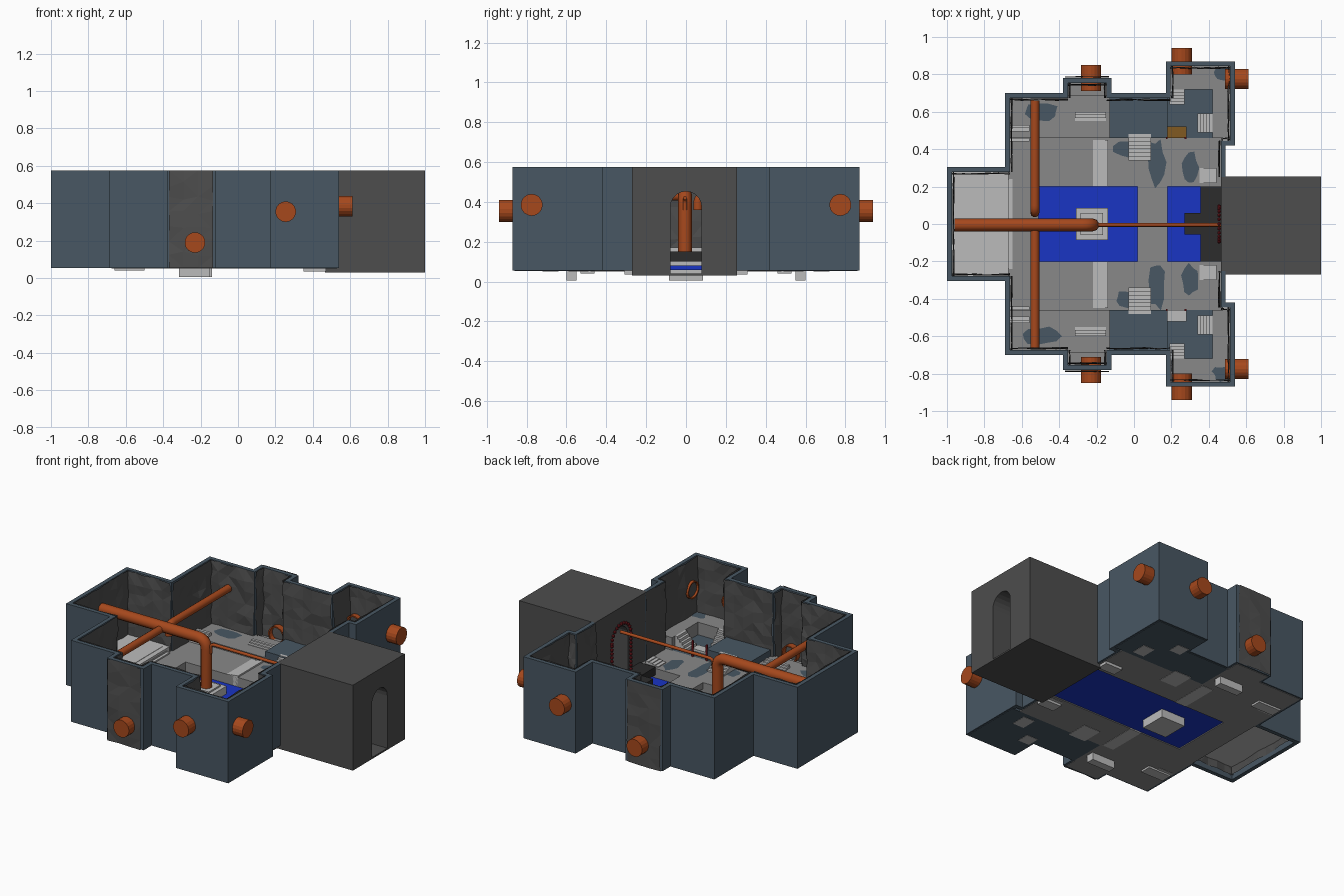
import bpy, bmesh, math, random
from mathutils import Vector, Matrix

if "Cube" in bpy.data.objects:
    bpy.data.objects.remove(bpy.data.objects["Cube"])

random.seed(4)

def mat(name, c):
    m = bpy.data.materials.new(name)
    m.diffuse_color = (*c, 1)
    m.use_nodes = True
    m.node_tree.nodes["Principled BSDF"].inputs["Base Color"].default_value = m.diffuse_color
    return m

SLATE = mat("slate", (.065, .095, .125))
ROCK = mat("rock", (.075, .075, .075))
DARK = mat("dark_deck", (.025, .025, .025))
RUST = mat("rust", (.38, .065, .012))
WATER = mat("water", (.01, .035, .55))
RED = mat("red", (.2, .01, .015))
WOOD = mat("wood", (.22, .1, .015))
STONE = mat("floor_grey", (.25, .25, .25))
PALE = mat("pale_stone", (.5, .5, .5))

def finish(name, bm, m):
    me = bpy.data.meshes.new(name)
    bm.to_mesh(me)
    bm.free()
    ob = bpy.data.objects.new(name, me)
    bpy.context.collection.objects.link(ob)
    if m:
        me.materials.append(m)
    return ob

def box(name, x0, x1, y0, y1, z0, z1, m=None):
    bm = bmesh.new()
    bmesh.ops.create_cube(bm, size=1)
    y0, y1 = min(y0, y1), max(y0, y1)
    for v in bm.verts:
        v.co = ((x0 + x1) / 2 + v.co.x * (x1 - x0), (y0 + y1) / 2 + v.co.y * (y1 - y0),
                (z0 + z1) / 2 + v.co.z * (z1 - z0))
    return finish(name, bm, m)

def stairs(name, x0, x1, y0, y1, zs, ze, axis, n=5, base=.05):
    # steps go from (x0, y0) at height zs to (x1, y1) at height ze
    for i in range(n):
        z = zs + (ze - zs) * (i + 1) / n
        a, b = i / n, (i + 1) / n
        if axis == 'x':
            box(name, x0 + (x1 - x0) * a, x0 + (x1 - x0) * b, y0, y1, base, z, PALE)
        else:
            box(name, x0, x1, y0 + (y1 - y0) * a, y0 + (y1 - y0) * b, base, z, PALE)

def pipe(name, pts, r, m=RUST, bend=.05):
    # tube along a path with rounded corners
    P = [Vector(p) for p in pts]
    out = [P[0]]
    for a, b, c in zip(P, P[1:], P[2:]):
        p, q = b + (a - b).normalized() * bend, b + (c - b).normalized() * bend
        for i in range(7):
            t = i / 6
            out.append(p * (1 - t) ** 2 + b * 2 * t * (1 - t) + q * t * t)
    out.append(P[-1])
    cu = bpy.data.curves.new(name, 'CURVE')
    cu.dimensions = '3D'
    cu.bevel_depth, cu.bevel_resolution, cu.use_fill_caps = r, 3, True
    sp = cu.splines.new('POLY')
    sp.points.add(len(out) - 1)
    for s, p in zip(sp.points, out):
        s.co = (*p, 1)
    cu.materials.append(m)
    bpy.context.collection.objects.link(bpy.data.objects.new(name, cu))

def outlet(name, loc, direction, length=.14, r=.055):
    # drain pipe, open towards the room
    bm = bmesh.new()
    bmesh.ops.create_cone(bm, cap_ends=True, segments=18, radius1=r, radius2=r, depth=length)
    bmesh.ops.delete(bm, geom=[f for f in bm.faces if f.normal.z < -.9], context='FACES')
    rot = Vector(direction).to_track_quat('Z', 'Y').to_matrix().to_4x4()
    bm.transform(Matrix.Translation(loc) @ rot)
    ob = finish(name, bm, RUST)
    md = ob.modifiers.new("thickness", 'SOLIDIFY')
    md.thickness = .008

def rock_sheet(name, a, b, z0, z1, normal, amp=.014):
    # rough faceted rock lining along one wall
    a, b = Vector((*a, 0)), Vector((*b, 0))
    nu, nv = max(2, int((b - a).length / .06)), 7
    bm = bmesh.new()
    g = []
    for i in range(nu + 1):
        row = []
        for j in range(nv + 1):
            p = a.lerp(b, i / nu) + Vector((0, 0, z0 + (z1 - z0) * j / nv))
            p += Vector((*normal, 0)) * (.002 + random.random() * amp)
            if 0 < j < nv:
                p.z += random.uniform(-.015, .015)
            row.append(bm.verts.new(p))
        g.append(row)
    for i in range(nu):
        for j in range(nv):
            bm.faces.new((g[i][j], g[i + 1][j], g[i + 1][j + 1], g[i][j + 1]))
    bmesh.ops.triangulate(bm, faces=bm.faces[:])
    finish(name, bm, ROCK)

def patch(name, x, y, rx, ry, z, m=SLATE):
    # ragged worn area in the floor
    bm = bmesh.new()
    bm.faces.new([bm.verts.new((x + rx * math.cos(t) * k, y + ry * math.sin(t) * k, z))
                  for t, k in [(i * math.tau / 11, random.uniform(.75, 1.15)) for i in range(11)]])
    finish(name, bm, m)

# Outer wall: plan outline, mirrored front to back, with an inward offset
half = [(.49, .25), (.49, .42), (.54, .42), (.54, .87), (.17, .87), (.17, .70), (-.12, .70),
        (-.12, .78), (-.38, .78), (-.38, .70), (-.69, .70), (-.69, .305), (-1, .305)]
outline = half + [(x, -y) for x, y in reversed(half)]
W, ZB, ZT = .026, .055, .575
V = [Vector(p) for p in outline]
inner, norms = [], []
for a, b in zip(V, V[1:]):
    d = (b - a).normalized()
    norms.append(Vector((-d.y, d.x)))
for i, p in enumerate(V):
    n0, n1 = norms[max(i - 1, 0)], norms[min(i, len(norms) - 1)]
    inner.append(p + (n0 * W if n0 == n1 else (n0 + n1) * W))
bm = bmesh.new()
rings = [[bm.verts.new((o.x, o.y, ZB)), bm.verts.new((o.x, o.y, ZT)),
          bm.verts.new((n.x, n.y, ZT)), bm.verts.new((n.x, n.y, ZB))] for o, n in zip(V, inner)]
for r, s in zip(rings, rings[1:]):
    for k in range(4):
        bm.faces.new((r[k], s[k], s[(k + 1) % 4], r[(k + 1) % 4]))
bmesh.ops.recalc_face_normals(bm, faces=bm.faces[:])
finish("outer_wall", bm, SLATE)
for a, b, n in zip(inner, inner[1:], norms):
    rock_sheet("rock_lining", a, b, .08, ZT, n)

# Entrance block with an arched tunnel
tunnel_block = box("tunnel_block", .465, 1, -.27, .255, .03, .575, ROCK)
bm = bmesh.new()
prof = [(-.078, .04), (.078, .04)] + [(.078 * math.cos(t), .375 + .078 * math.sin(t))
                                      for t in [i * math.pi / 10 for i in range(11)]]
f = bm.faces.new([bm.verts.new((.4, y, z)) for y, z in prof])
ex = bmesh.ops.extrude_face_region(bm, geom=[f])
bmesh.ops.translate(bm, verts=[v for v in ex['geom'] if isinstance(v, bmesh.types.BMVert)], vec=(.7, 0, 0))
bmesh.ops.recalc_face_normals(bm, faces=bm.faces[:])
cutter = finish("tunnel_cutter", bm, None)
cutter.hide_render = True
cutter.hide_viewport = True
md = tunnel_block.modifiers.new("tunnel", 'BOOLEAN')
md.object, md.solver = cutter, 'EXACT'

# Canal and central floors
box("water", -.51, .47, -.2, .2, .058, .08, WATER)
box("west_floor", -.675, -.51, -.2, .2, .052, .14, STONE)
box("bridge", .02, .18, -.2, .2, .1, .14, STONE)
box("left_room_floor", -.98, -.67, -.285, .285, .13, .17, PALE)
stairs("left_room_stairs", -.65, -.72, -.24, .24, .14, .172, 'x', 4, .13)
box("dark_walkway", .355, .465, -.2, .2, .1, .15, DARK)
box("dark_landing", .27, .355, -.055, .06, .1, .152, DARK)
box("pedestal", -.31, -.14, -.085, .085, .005, .13, PALE)
box("pedestal_top", -.285, -.165, -.06, .06, .13, .14, PALE)

# Mirrored side floors, stairs and outlets
for s in (1, -1):
    box("side_floor", -.675, .475, s * .2, s * .46, .052, .14, STONE)
    box("west_terrace", -.675, -.12, s * .46, s * .69, .052, .17, STONE)
    box("alcove_floor", -.365, -.135, s * .69, s * .77, .052, .15, STONE)
    box("slate_terrace", -.13, .18, s * .46, s * .69, .052, .21, SLATE)
    box("corner_floor", .18, .53, s * .46, s * .86, .052, .14, SLATE)
    box("corner_ledge_outer", .19, .52, s * .72, s * .85, .06, .22, STONE)
    box("corner_ledge_side", .42, .52, s * .46, s * .72, .06, .22, STONE)
    stairs("terrace_stairs", -.03, .09, s * .34, s * .48, .14, .212, 'y', 7)
    stairs("west_stairs", -.665, -.56, s * .44, s * .53, .14, .19, 'y', 5)
    stairs("alcove_stairs", -.315, -.15, s * .55, s * .6, .165, .19, 'y', 3, .005)
    stairs("middle_stairs", -.22, -.14, s * .2, s * .45, .138, .15, 'x', 5)
    stairs("corner_stairs", .19, .27, s * .64, s * .72, .14, .22, 'y', 5)
    stairs("ledge_stairs", .34, .42, s * .49, s * .59, .14, .22, 'x', 5)
    stairs("east_stairs", .35, .44, s * .22, s * .3, .14, .16, 'x', 4)
    box("west_footing", -.66, -.5, s * .46, s * .53, .04, .06, PALE)
    box("east_footing", .35, .47, s * .24, s * .31, .035, .06, PALE)
    box("plank_bridge", .17, .28, s * .46, s * .52, .175, .19, WOOD if s > 0 else PALE)
    for x in (.175, .275):
        box("bridge_post", x - .005, x + .005, s * .455, s * .465, .14, .24, RED)
    patch("worn_floor", .12, s * .33, .05, .13, .1415)
    patch("worn_floor", -.02, s * .4, .09, .05, .1415)
    patch("worn_floor", .3, s * .3, .05, .09, .1415)
    patch("worn_floor", -.5, s * .6, .1, .05, .1715)
    patch("worn_ledge", .47, s * .8, .05, .04, .2215)
    outlet("alcove_outlet", (-.23, s * .78, .19), (0, s, 0))
    outlet("corner_outlet", (.255, s * .87, .355), (0, s, 0))
    outlet("east_outlet", (.55, s * .775, .385), (1, 0, 0), .125)
    rock_sheet("alcove_rock_face", (-.37, s * .78), (-.135, s * .78), .055, .575, (0, s), .01)

# Overhead pipes
pipe("main_pipe", [(-.96, -.005, .44), (-.22, -.005, .44), (-.22, -.005, .135)], .034, bend=.06)
pipe("cross_pipe_back", [(-.53, .66, .43), (-.53, .06, .43), (-.53, .06, .36)], .024, bend=.04)
pipe("cross_pipe_front", [(-.53, -.66, .43), (-.53, .0, .43)], .024)
pipe("thin_pipe", [(.465, -.005, .42), (-.19, -.005, .42), (-.19, -.005, .36)], .01, bend=.03)

# Beaded red arch around the tunnel mouth
path = [(sy * .095, .15 + i * .024) for sy in (1, -1) for i in range(10)]
path += [(.095 * math.cos(t), .38 + .095 * math.sin(t)) for t in [i * math.pi / 12 for i in range(13)]]
bm = bmesh.new()
for y, z in path:
    bmesh.ops.create_icosphere(bm, subdivisions=1, radius=.011, matrix=Matrix.Translation((.455, y, z)))
finish("red_arch", bm, RED)
